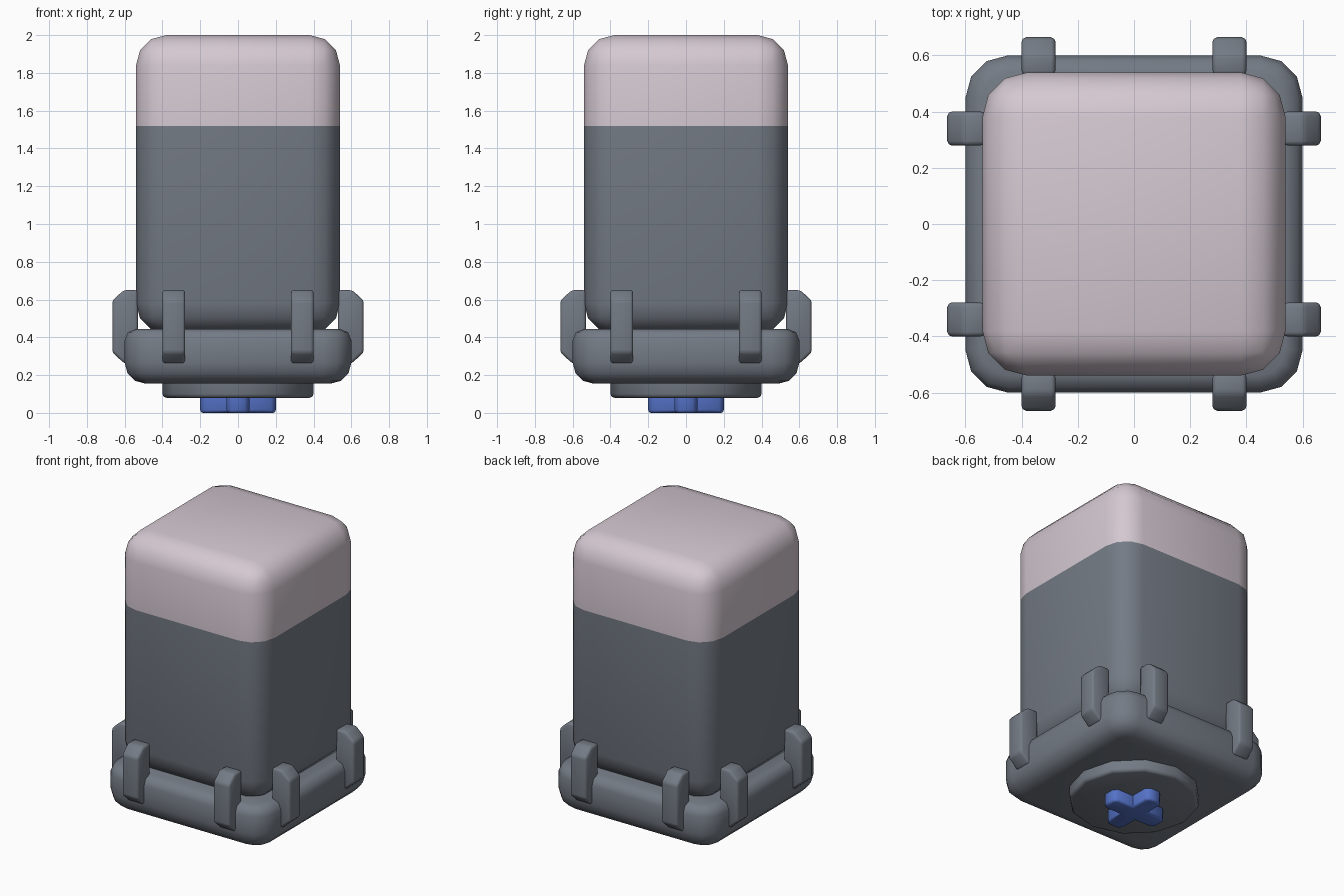
import bpy, bmesh, math
from mathutils import Matrix, Vector

if "Cube" in bpy.data.objects:
    bpy.data.objects.remove(bpy.data.objects["Cube"])


def material(name, rgb):
    m = bpy.data.materials.new(name)
    m.diffuse_color = (*rgb, 1)
    m.use_nodes = True
    m.node_tree.nodes["Principled BSDF"].inputs["Base Color"].default_value = m.diffuse_color
    return m


GREY = material("slate_grey", (0.175, 0.198, 0.235))
PINK = material("pale_pink", (0.66, 0.58, 0.64))
BLUE = material("blue", (0.09, 0.17, 0.58))


def finish(name, bm, mats, angle=50):
    bmesh.ops.recalc_face_normals(bm, faces=bm.faces[:])
    me = bpy.data.meshes.new(name)
    bm.to_mesh(me)
    bm.free()
    for m in mats:
        me.materials.append(m)
    ob = bpy.data.objects.new(name, me)
    bpy.context.collection.objects.link(ob)
    bpy.ops.object.select_all(action='DESELECT')
    ob.select_set(True)
    bpy.context.view_layer.objects.active = ob
    bpy.ops.object.shade_smooth_by_angle(angle=math.radians(angle))
    return ob


def bevel(bm, edges, width, segments):
    bmesh.ops.bevel(bm, geom=edges, offset=width, segments=segments,
                    profile=0.5, affect='EDGES', clamp_overlap=True)


def box(half, z0, z1):
    bm = bmesh.new()
    bmesh.ops.create_cube(bm, size=1)
    for v in bm.verts:
        v.co = Vector((v.co.x * 2 * half, v.co.y * 2 * half,
                       z0 if v.co.z < 0 else z1))
    return bm


def rim(bm, z):
    return [e for e in bm.edges if all(abs(v.co.z - z) < 1e-4 for v in e.verts)]


def prism(points, depth):
    # extrude a closed outline, given as 3D points, along a vector
    bm = bmesh.new()
    f = bm.faces.new([bm.verts.new(p) for p in points])
    r = bmesh.ops.extrude_face_region(bm, geom=[f])
    bmesh.ops.translate(bm, vec=depth,
                        verts=[g for g in r["geom"] if isinstance(g, bmesh.types.BMVert)])
    bmesh.ops.recalc_face_normals(bm, faces=bm.faces[:])
    return bm


# Rounded container body with a pink upper band
bm = box(0.54, 0.42, 2.0)
bevel(bm, bm.edges[:], 0.16, 3)
bmesh.ops.bisect_plane(bm, geom=bm.verts[:] + bm.edges[:] + bm.faces[:],
                       plane_co=(0, 0, 1.52), plane_no=(0, 0, 1))
for f in bm.faces:
    f.material_index = 1 if f.calc_center_median().z > 1.52 else 0
finish("container_body", bm, [GREY, PINK])

# Rounded base tray
bm = box(0.60, 0.155, 0.445)
bevel(bm, [e for e in bm.edges
           if abs(e.verts[0].co.z - e.verts[1].co.z) > 0.1], 0.15, 3)
bevel(bm, rim(bm, 0.155), 0.11, 3)
bevel(bm, rim(bm, 0.445), 0.06, 2)
finish("base_tray", bm, [GREY])

# Clips: two on each side
profile = [(0.53, 0.26), (0.60, 0.26), (0.665, 0.32),
           (0.665, 0.595), (0.605, 0.65), (0.53, 0.65)]
for side, label in enumerate(("front", "right", "back", "left")):
    for x, end in ((-0.34, "a"), (0.34, "b")):
        bm = prism([(x - 0.06, -d, z) for d, z in profile], (0.12, 0, 0))
        bevel(bm, bm.edges[:], 0.015, 2)
        bm.transform(Matrix.Rotation(side * math.pi / 2, 4, 'Z'))
        finish(f"{label}_clip_{end}", bm, [GREY])

# Twelve-sided disc under the tray
bm = bmesh.new()
bmesh.ops.create_cone(bm, cap_ends=True, segments=12, radius1=0.4, radius2=0.4,
                      depth=0.12, matrix=Matrix.Translation((0, 0, 0.14)))
bevel(bm, rim(bm, 0.08), 0.02, 2)
finish("bottom_disc", bm, [GREY])

# Blue cross-shaped drive stud
w, r, c = 0.06, 0.2, 0.025
arm = [(w, -w), (w, -r + c), (w - c, -r), (-w + c, -r), (-w, -r + c)]
outline = []
for k in range(4):
    rot = Matrix.Rotation(-k * math.pi / 2, 3, 'Z')
    outline += [rot @ Vector((x, y, 0)) for x, y in arm]
bm = prism(outline, (0, 0, 0.09))
bevel(bm, rim(bm, 0.0), 0.015, 2)
finish("drive_cross", bm, [BLUE])
